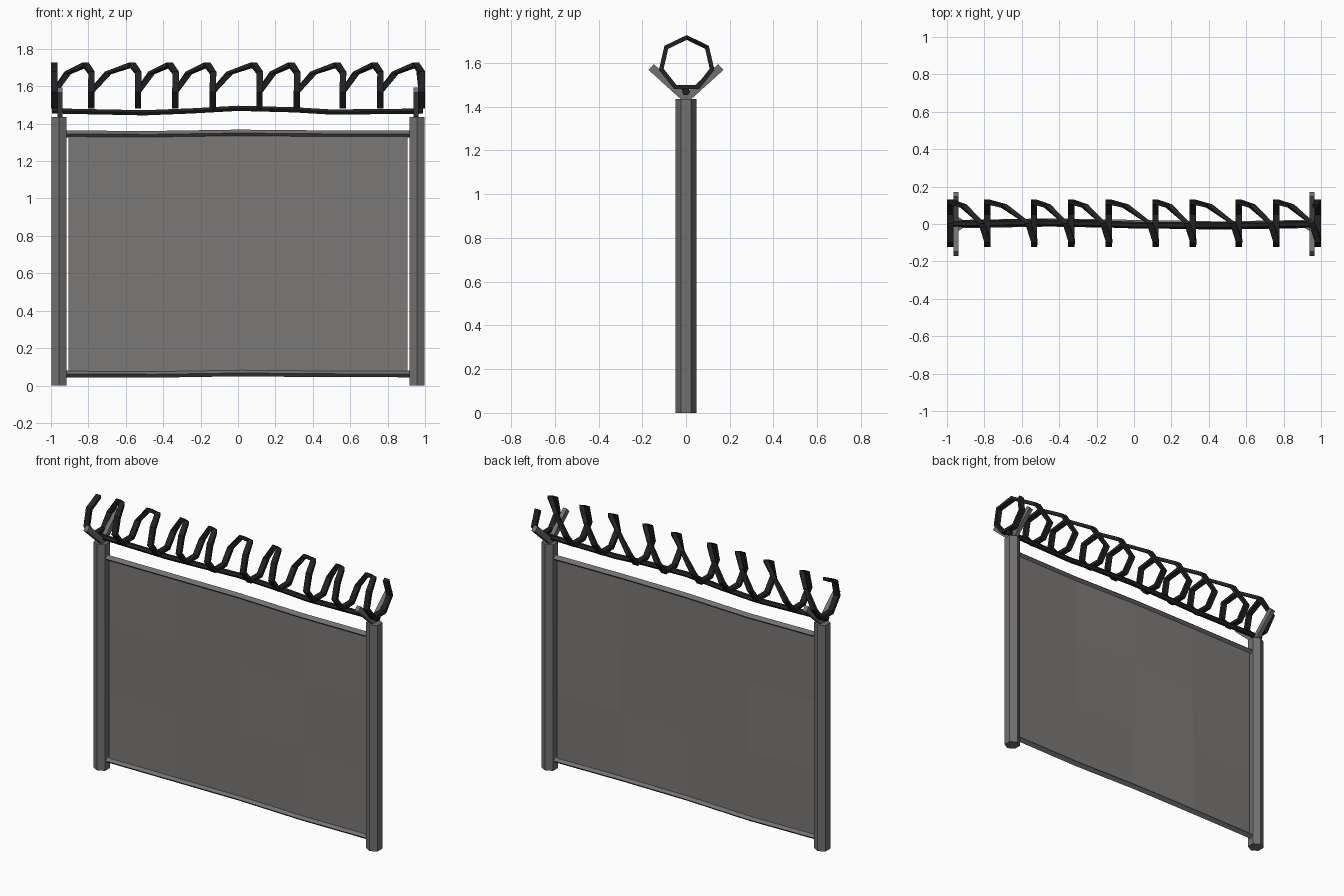
import bpy, bmesh, math
from mathutils import Vector

if "Cube" in bpy.data.objects:
    bpy.data.objects.remove(bpy.data.objects["Cube"])


def material(name, c):
    m = bpy.data.materials.new(name)
    m.diffuse_color = (*c, 1)
    m.use_nodes = True
    m.node_tree.nodes["Principled BSDF"].inputs["Base Color"].default_value = m.diffuse_color
    return m


POST = material("post grey", (0.17, 0.165, 0.165))
PANEL = material("panel grey", (0.2, 0.188, 0.182))
WIRE = material("dark wire", (0.016, 0.016, 0.017))


def finish(name, bm, mat):
    bmesh.ops.recalc_face_normals(bm, faces=bm.faces[:])
    me = bpy.data.meshes.new(name)
    bm.to_mesh(me)
    bm.free()
    me.materials.append(mat)
    ob = bpy.data.objects.new(name, me)
    bpy.context.collection.objects.link(ob)
    return ob


def loft(name, rings, mat):
    """Closed skin through a list of equal-sized rings of points."""
    bm = bmesh.new()
    vs = [[bm.verts.new(p) for p in r] for r in rings]
    n = len(vs[0])
    for a, b in zip(vs, vs[1:]):
        for i in range(n):
            j = (i + 1) % n
            bm.faces.new((a[i], a[j], b[j], b[i]))
    bm.faces.new(vs[0])
    bm.faces.new(vs[-1])
    return finish(name, bm, mat)


def bar_x(name, path, ry, rz, n, mat):
    """Bar running along x with an n-sided section."""
    rings = [[(x, y + ry * math.cos(2 * math.pi * i / n), z + rz * math.sin(2 * math.pi * i / n))
              for i in range(n)] for x, y, z in path]
    return loft(name, rings, mat)


# Hexagonal posts with a V bracket on top
for side, s in (("left", -1), ("right", 1)):
    hexa = [(s * 0.957 + 0.047 * math.sin(i * math.pi / 3), 0.047 * math.cos(i * math.pi / 3)) for i in range(6)]
    loft(side + "_post", [[(x, y, z) for x, y in hexa] for z in (0, 1.435)], POST)
    for arm, t in (("front", -1), ("back", 1)):
        d = Vector((0, t * 0.74, 0.67))
        nrm = Vector((0, -t * 0.67, 0.74)) * 0.018
        wx = Vector((0.013, 0, 0))
        rings = []
        for k in (0.0, 0.215):
            c = Vector((s * 0.952, 0, 1.437)) + d * k
            rings.append([c + wx + nrm, c - wx + nrm, c - wx - nrm, c + wx - nrm])
        loft(f"{side}_{arm}_bracket_arm", rings, POST)

# Top and bottom rails, slightly bent
XS = (-0.92, -0.45, 0, 0.45, 0.92)
BEND = (0, 0.008, 0.0, -0.008, 0)
for name, z in (("top_rail", 1.345), ("bottom_rail", 0.062)):
    path = [(x, b, z + dz) for x, b, dz in zip(XS, BEND, (0, -0.002, 0.005, 0.001, 0))]
    bar_x(name, path, 0.022, 0.018, 4, POST)

# Wavy sheet panel
bm = bmesh.new()
grid = []
for j in range(4):
    z = 0.062 + (1.345 - 0.062) * j / 3
    row = []
    for i in range(5):
        bulge = (0.006 if i % 2 else -0.008) if 0 < i < 4 and j in (1, 2) else 0
        row.append(bm.verts.new((-0.905 + 1.81 * i / 4, BEND[i] + bulge * (1 if j == 1 else -0.6), z)))
    grid.append(row)
for j in range(3):
    for i in range(4):
        bm.faces.new((grid[j][i], grid[j][i + 1], grid[j + 1][i + 1], grid[j + 1][i]))
panel = finish("sheet_panel", bm, PANEL)
mod = panel.modifiers.new("thickness", 'SOLIDIFY')
mod.thickness = 0.008
mod.offset = 0

# Straight support wire under the coil
bar_x("support_wire", [(-0.995, 0, 1.468), (-0.5, 0.008, 1.458), (-0.25, 0.004, 1.468), (0, -0.006, 1.482),
                       (0.3, -0.008, 1.474), (0.5, -0.008, 1.462), (0.99, 0, 1.467)], 0.018, 0.016, 6, WIRE)

# Seven-sided coil: each turn drops at one x, then leans along the back to the next
TURNS = (-0.982, -0.785, -0.535, -0.335, -0.135, 0.115, 0.315, 0.56, 0.76, 0.982)
path = []
for k, x in enumerate(TURNS):
    gap = (TURNS[k + 1] - x) if k < len(TURNS) - 1 else 0
    first, last = k == 0, k == len(TURNS) - 1
    top_x = x if first else x - 0.03
    offsets = [top_x - x, 0 if first else 0.002, 0, 0, 0, 0, -0.01 if last else gap * 0.36]
    for i, dx in enumerate(offsets):
        path.append((x + dx, math.pi / 2 + i * 2 * math.pi / 7))
rings = []
for x, a in path:
    # angle grows from the top to the front (-y), the bottom and the back
    def pt(r, dx):
        return (x + dx, 0.003 + r * math.cos(a), 1.597 + r * math.sin(a))
    rings.append([pt(0.13, -0.017), pt(0.13, 0.017), pt(0.108, 0.017), pt(0.108, -0.017)])
loft("wire_coil", rings, WIRE)
